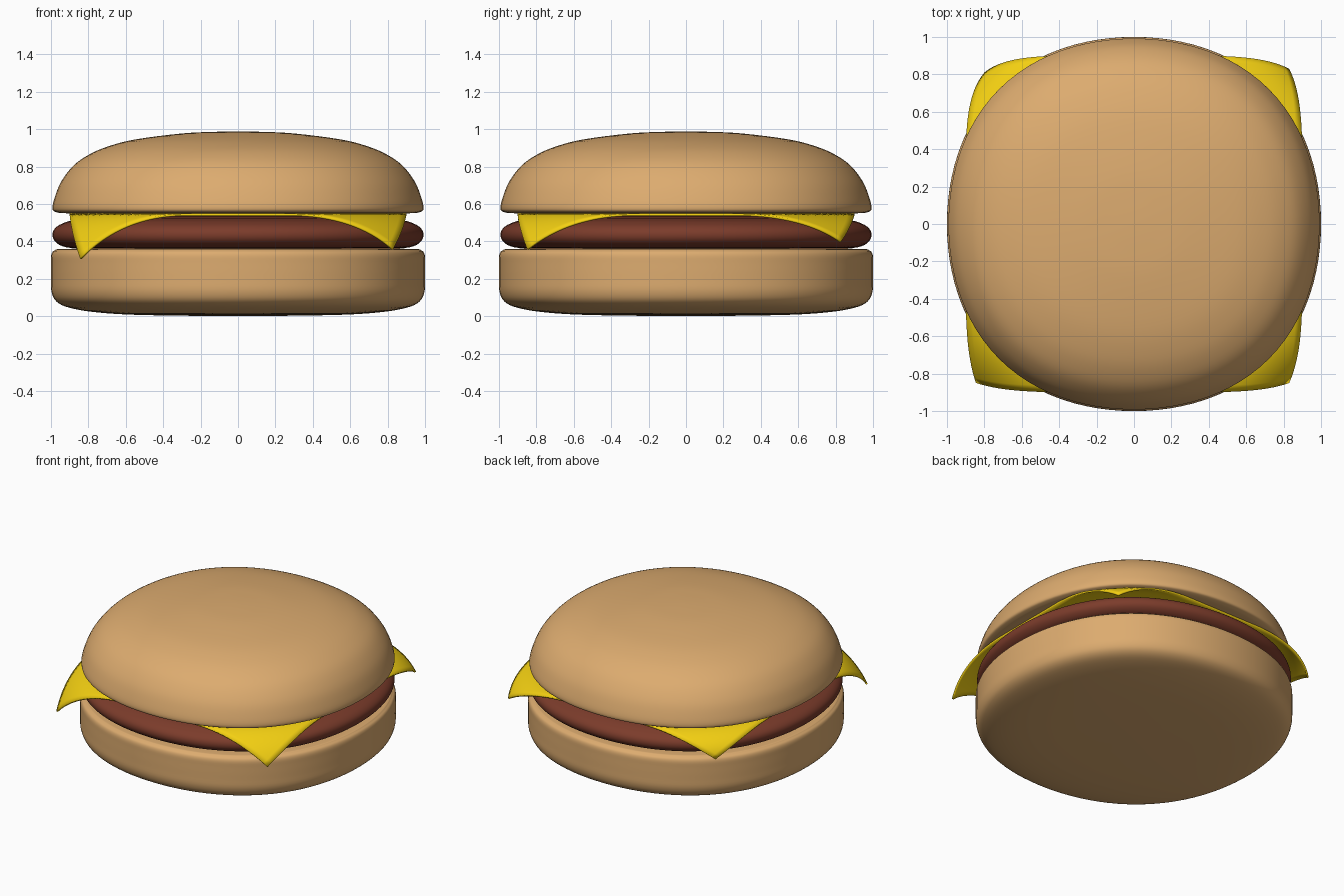
import bpy
import bmesh
import math

if "Cube" in bpy.data.objects:
    bpy.data.objects.remove(bpy.data.objects["Cube"])


def material(name, color):
    m = bpy.data.materials.new(name)
    m.diffuse_color = (*color, 1)
    m.use_nodes = True
    m.node_tree.nodes["Principled BSDF"].inputs["Base Color"].default_value = m.diffuse_color
    return m


def finish(bm, name, mat):
    bmesh.ops.recalc_face_normals(bm, faces=bm.faces)
    mesh = bpy.data.meshes.new(name)
    bm.to_mesh(mesh)
    bm.free()
    for p in mesh.polygons:
        p.use_smooth = True
    mesh.materials.append(mat)
    ob = bpy.data.objects.new(name, mesh)
    bpy.context.collection.objects.link(ob)
    return ob


def smooth_profile(pts, n=4):
    # Catmull-Rom curve through the profile points
    out = []
    ext = [pts[0]] + pts + [pts[-1]]
    for a, b, c, d in zip(ext, ext[1:], ext[2:], ext[3:]):
        for k in range(n):
            t = k / n
            out.append(tuple(0.5 * (2 * q + (r - p) * t + (2 * p - 5 * q + 4 * r - s) * t * t
                                    + (3 * q - p - 3 * r + s) * t ** 3)
                             for p, q, r, s in zip(a, b, c, d)))
    return out[1:] + [pts[-1]]


def slab(name, pts, mat, seg=96):
    # Revolved profile, very slightly squared like a subdivided block
    bm = bmesh.new()
    rings = []
    prof = smooth_profile(pts)[:-1]
    for r, z in prof:
        ring = []
        for i in range(seg):
            a = 2 * math.pi * i / seg
            f = r * (1 + 0.028 * math.sin(2 * a) ** 2)
            ring.append(bm.verts.new((f * math.cos(a), f * math.sin(a), z)))
        rings.append(ring)
    for lo, hi in zip(rings, rings[1:]):
        for i in range(seg):
            j = (i + 1) % seg
            bm.faces.new((lo[i], lo[j], hi[j], hi[i]))
    for ring, (r, z) in ((rings[0], pts[0]), (rings[-1], pts[-1])):
        pole = bm.verts.new((0, 0, z))
        for i in range(seg):
            bm.faces.new((ring[i], ring[(i + 1) % seg], pole))
    return finish(bm, name, mat)


bun = material("bun", (0.72, 0.41, 0.16))
meat = material("meat", (0.20, 0.045, 0.024))
yellow = material("cheese", (0.90, 0.63, 0.006))

# Bottom bun
slab("bottom_bun", [(0, 0), (0.5, 0.006), (0.75, 0.02), (0.9, 0.045), (0.97, 0.078),
                    (0.997, 0.13), (1, 0.2), (1, 0.28), (0.998, 0.33), (0.98, 0.352),
                    (0.93, 0.36), (0.6, 0.362), (0, 0.362)], bun)

# Patty
slab("patty", [(0, 0.36), (0.6, 0.36), (0.86, 0.363), (0.94, 0.375), (0.98, 0.402),
               (0.992, 0.435), (0.98, 0.468), (0.94, 0.495), (0.86, 0.515),
               (0.6, 0.532), (0, 0.536)], meat)

# Top bun
slab("top_bun", [(0, 0.549), (0.6, 0.549), (0.9, 0.55), (0.97, 0.556), (0.992, 0.575),
                 (0.98, 0.635), (0.945, 0.72), (0.88, 0.805), (0.8, 0.862),
                 (0.7, 0.906), (0.55, 0.945), (0.3, 0.977), (0.12, 0.986), (0, 0.988)], bun)

# Cheese slice: square sheet with each corner drooping to its own tip
tips = {(-1, -1): (-0.845, -0.85, 0.31), (1, -1): (0.83, -0.85, 0.36),
        (1, 1): (0.83, 0.83, 0.40), (-1, 1): (-0.80, 0.81, 0.39)}
half, top, start = 0.9, 0.548, 0.95
bm = bmesh.new()
bmesh.ops.create_grid(bm, x_segments=48, y_segments=48, size=half)
for v in bm.verts:
    x, y = v.co.x, v.co.y
    sx, sy = (1 if x > 0 else -1), (1 if y > 0 else -1)
    tx, ty, tz = tips[sx, sy]
    t = max(0, (math.hypot(x, y) - start) / (half * math.sqrt(2) - start))
    v.co = (x + (tx - sx * half) * t ** 2.2,
            y + (ty - sy * half) * t ** 2.2,
            top + (tz - top) * t ** 1.5)
cheese = finish(bm, "cheese_slice", yellow)
if cheese.data.polygons[0].normal.z < 0:
    cheese.data.flip_normals()
mod = cheese.modifiers.new("thickness", "SOLIDIFY")
mod.thickness = 0.012
mod.offset = -1
